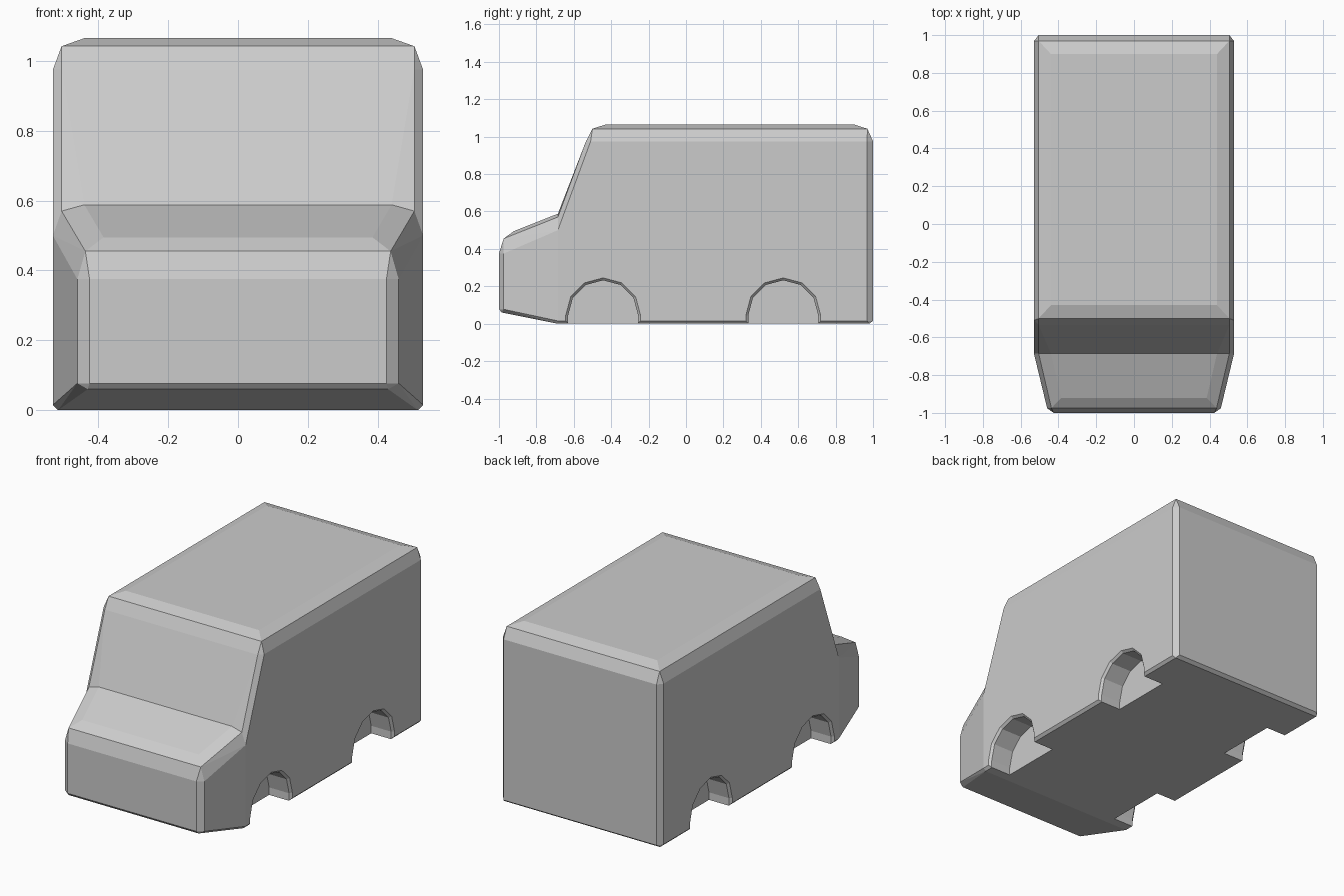
import bpy, bmesh
from math import sin, cos, radians

if "Cube" in bpy.data.objects:
    bpy.data.objects.remove(bpy.data.objects["Cube"])

# Single body colour
grey = bpy.data.materials.new("body grey")
grey.use_nodes = True
colour = (0.6, 0.6, 0.6, 1)
grey.diffuse_color = colour
grey.node_tree.nodes["Principled BSDF"].inputs["Base Color"].default_value = colour


def make_object(name, bm):
    bmesh.ops.recalc_face_normals(bm, faces=bm.faces)
    mesh = bpy.data.meshes.new(name)
    bm.to_mesh(mesh)
    bm.free()
    mesh.materials.append(grey)
    obj = bpy.data.objects.new(name, mesh)
    bpy.context.collection.objects.link(obj)
    return obj


def add_hull(bm, half_points):
    """Convex block from points on the left half, mirrored to the right."""
    verts = [bm.verts.new((s * x, y, z)) for x, y, z in half_points for s in (1, -1)]
    bmesh.ops.convex_hull(bm, input=verts)


# Cross-section shared by cabin and nose, under the windscreen
WIDE, SHOULDER, FLAT = 0.53, 0.505, 0.44
cowl_y, back = -0.685, 1.0
cowl = [(x, cowl_y, z) for x, z in
        ((FLAT, 0.588), (SHOULDER, 0.57), (WIDE, 0.5), (WIDE, 0.015), (0.515, 0))]

# Cabin: chamfered roof, sloping windscreen, upright back
cabin = [
    (FLAT, -0.43, 1.065), (SHOULDER, -0.5, 1.042),
    (SHOULDER, -0.535, 0.975), (WIDE, -0.51, 0.975),
    (FLAT, 0.9, 1.065), (SHOULDER, 0.97, 1.042),
    (SHOULDER, back, 0.975), (WIDE, 0.968, 0.975),
    (SHOULDER, back, 0.015), (WIDE, 0.968, 0.015), (0.515, 0.98, 0),
]

# Nose: tapered bonnet with rising underside
nose = [
    (0.385, -0.92, 0.495), (0.437, -0.975, 0.455),
    (0.425, -1, 0.375), (0.46, -0.975, 0.375),
    (0.425, -1, 0.077), (0.46, -0.975, 0.077), (0.43, -0.985, 0.06),
]

bm = bmesh.new()
add_hull(bm, cowl + cabin)
add_hull(bm, cowl + nose)
inner = [f for f in bm.faces if all(abs(v.co.y - cowl_y) < 1e-4 for v in f.verts)]
bmesh.ops.delete(bm, geom=inner, context="FACES")
bmesh.ops.remove_doubles(bm, verts=bm.verts, dist=1e-4)
bmesh.ops.dissolve_limit(bm, angle_limit=radians(1), verts=bm.verts, edges=bm.edges)
body = make_object("van_body", bm)


def add_well(bm, side, y):
    """Faceted arch with a flared lip, open at the bottom."""
    rings = []
    for x, r in ((0.385, 0.187), (0.517, 0.187), (0.56, 0.23)):
        arch = [(r * cos(radians(a)), 0.045 + r * sin(radians(a)))
                for a in range(0, 181, 30)]
        outline = [(r, -0.1)] + arch + [(-r, -0.1)]
        rings.append([bm.verts.new((side * x, y + u, z)) for u, z in outline])
    count = len(rings[0])
    for a, b in zip(rings, rings[1:]):
        for i in range(count):
            j = (i + 1) % count
            bm.faces.new((a[i], a[j], b[j], b[i]))
    bm.faces.new(rings[0])
    bm.faces.new(rings[-1])


# Four wheel wells cut into the sides
bm = bmesh.new()
for side in (1, -1):
    for y in (-0.443, 0.52):
        add_well(bm, side, y)
cutter = make_object("wheel_well_cutter", bm)
cutter.hide_render = True

cut = body.modifiers.new("wheel wells", "BOOLEAN")
cut.operation = "DIFFERENCE"
cut.solver = "EXACT"
cut.object = cutter
bpy.context.view_layer.objects.active = body
bpy.ops.object.modifier_apply(modifier=cut.name)
bpy.data.objects.remove(cutter)
